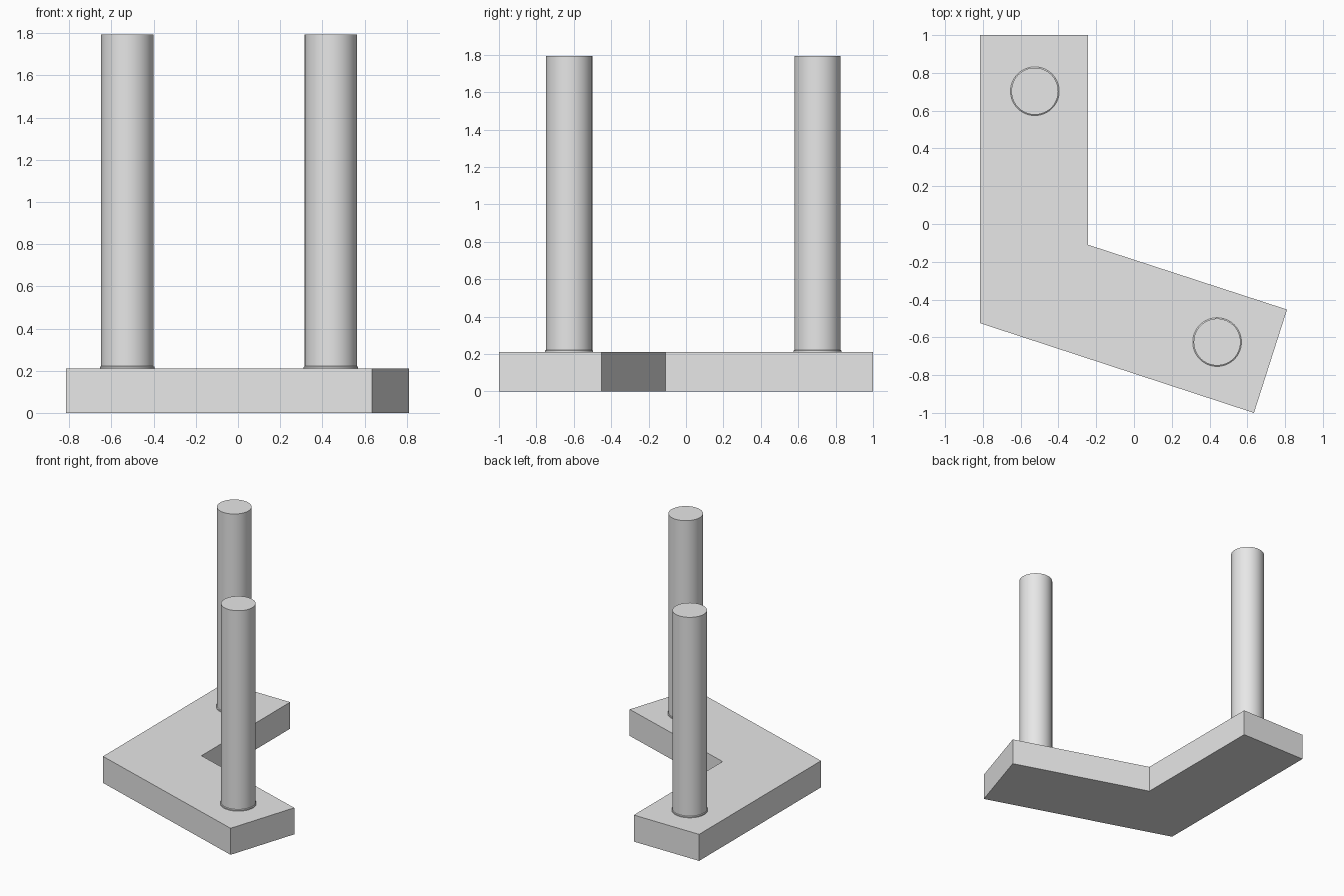
import bpy, bmesh, math

cube = bpy.data.objects.get("Cube")
if cube:
    bpy.data.objects.remove(cube, do_unlink=True)

# Single plain grey for the whole model
grey = bpy.data.materials.new("light_grey")
grey.use_nodes = True
colour = (0.8, 0.8, 0.8, 1)
grey.diffuse_color = colour
grey.node_tree.nodes["Principled BSDF"].inputs["Base Color"].default_value = colour

BASE_TOP = 0.21
POST_TOP = 1.795


def add_object(name, bm):
    bmesh.ops.recalc_face_normals(bm, faces=bm.faces)
    mesh = bpy.data.meshes.new(name)
    bm.to_mesh(mesh)
    bm.free()
    mesh.materials.append(grey)
    obj = bpy.data.objects.new(name, mesh)
    bpy.context.collection.objects.link(obj)
    return obj


def extrude_outline(name, points, height):
    bm = bmesh.new()
    face = bm.faces.new([bm.verts.new((x, y, 0)) for x, y in points])
    top = bmesh.ops.extrude_face_region(bm, geom=[face], use_keep_orig=True)["geom"]
    verts = [v for v in top if isinstance(v, bmesh.types.BMVert)]
    bmesh.ops.translate(bm, verts=verts, vec=(0, 0, height))
    return add_object(name, bm)


def post(name, x, y, profile, sides=64):
    """Stack of rings following (radius, height) pairs, capped at both ends."""
    bm = bmesh.new()
    rings = []
    for r, z in profile:
        angles = [math.tau * i / sides for i in range(sides)]
        rings.append([bm.verts.new((r * math.cos(a), r * math.sin(a), z)) for a in angles])
    for low, high in zip(rings, rings[1:]):
        for i in range(sides):
            j = (i + 1) % sides
            bm.faces.new((low[i], low[j], high[j], high[i]))
    bm.faces.new(rings[0])
    bm.faces.new(rings[-1])
    obj = add_object(name, bm)
    obj.location = (x, y, 0)
    bpy.ops.object.select_all(action="DESELECT")
    obj.select_set(True)
    bpy.context.view_layer.objects.active = obj
    bpy.ops.object.shade_smooth_by_angle(angle=math.radians(30))
    return obj


# Bent base plate
extrude_outline("base_plate", [
    (-0.815, 1.0), (-0.815, -0.525), (0.635, -1.0),
    (0.81, -0.453), (-0.243, -0.11), (-0.243, 1.0)], BASE_TOP)

# Upright posts, each with a thin collar at the foot
post_profile = [(0.129, BASE_TOP - 0.02), (0.129, BASE_TOP + 0.008),
                (0.124, BASE_TOP + 0.012), (0.124, POST_TOP)]
post("back_post", -0.525, 0.703, post_profile)
post("front_post", 0.44, -0.625, post_profile)
